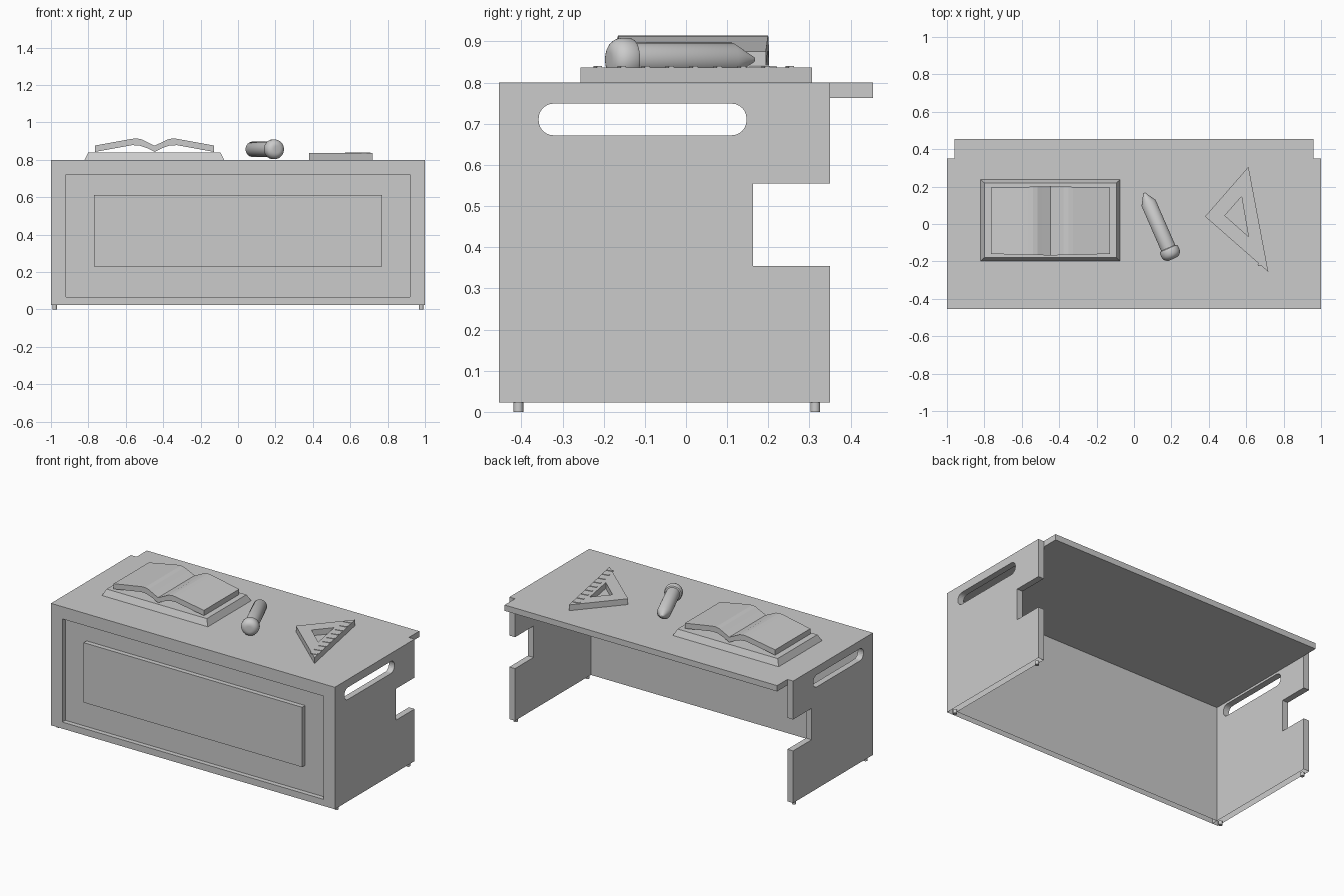
import bpy
import bmesh
import math
from mathutils import Matrix, Vector

cube = bpy.data.objects.get("Cube")
if cube:
    bpy.data.objects.remove(cube, do_unlink=True)

GREY = (0.6, 0.6, 0.6, 1)
grey = bpy.data.materials.new("plain_grey")
grey.diffuse_color = GREY
grey.use_nodes = True
grey.node_tree.nodes["Principled BSDF"].inputs["Base Color"].default_value = GREY

FRONT, BACK, SIDE_BACK = -0.454, 0.454, 0.35
BOTTOM, UNDER, TOP = 0.023, 0.763, 0.80

# Which world axes the 2D outline (u, v) and the depth w map to
AXES = {"x": (1, 2, 0), "y": (0, 2, 1), "z": (0, 1, 2)}


def place(axis, u, v, w):
    co = [0, 0, 0]
    for i, val in zip(AXES[axis], (u, v, w)):
        co[i] = val
    return co


def finish(name, bm, smooth=False, hollow=False):
    """Make the object; hollow panels are open below and under the desk top."""
    bmesh.ops.recalc_face_normals(bm, faces=bm.faces)
    if hollow:
        ends = [f for f in bm.faces
                if all(v.co.z < BOTTOM + 0.001 for v in f.verts)
                or all(v.co.z > UNDER - 0.001 for v in f.verts)]
        bmesh.ops.delete(bm, geom=ends, context="FACES")
    mesh = bpy.data.meshes.new(name)
    bm.to_mesh(mesh)
    bm.free()
    mesh.materials.append(grey)
    obj = bpy.data.objects.new(name, mesh)
    bpy.context.collection.objects.link(obj)
    if smooth:
        bpy.ops.object.select_all(action="DESELECT")
        obj.select_set(True)
        bpy.context.view_layer.objects.active = obj
        bpy.ops.object.shade_smooth_by_angle(angle=math.radians(40))
    return obj


def prism(name, axis, lo, hi, outline, *holes, hollow=False):
    """Extrude an outline, with optional holes, along an axis."""
    bm = bmesh.new()
    edges = []
    for loop in (outline,) + holes:
        verts = [bm.verts.new(place(axis, u, v, lo)) for u, v in loop]
        edges += [bm.edges.new((verts[i - 1], verts[i])) for i in range(len(verts))]
    bmesh.ops.triangle_fill(bm, edges=edges, use_beauty=True)
    extruded = bmesh.ops.extrude_face_region(bm, geom=bm.faces[:], use_keep_orig=True)
    moved = [g for g in extruded["geom"] if isinstance(g, bmesh.types.BMVert)]
    bmesh.ops.translate(bm, verts=moved, vec=place(axis, 0, 0, hi - lo))
    return finish(name, bm, hollow=hollow)


def stepped(name, axis, layers, hollow=False):
    """Join a series of rectangles (u0, u1, v0, v1, depth) and cap both ends."""
    bm = bmesh.new()
    rings = []
    for u0, u1, v0, v1, w in layers:
        corners = [(u0, v0), (u1, v0), (u1, v1), (u0, v1)]
        rings.append([bm.verts.new(place(axis, u, v, w)) for u, v in corners])
    for a, b in zip(rings, rings[1:]):
        for i in range(4):
            bm.faces.new((a[i - 1], a[i], b[i], b[i - 1]))
    bm.faces.new(rings[0])
    bm.faces.new(rings[-1])
    return finish(name, bm, hollow=hollow)


def rounded_rect(u0, u1, v0, v1, r, steps=6):
    corners = [(u1 - r, v1 - r), (u0 + r, v1 - r), (u0 + r, v0 + r), (u1 - r, v0 + r)]
    pts = []
    for k, (u, v) in enumerate(corners):
        for s in range(steps + 1):
            a = math.pi / 2 * (k + s / steps)
            pts.append((u + r * math.cos(a), v + r * math.sin(a)))
    return pts


def lathe(name, profile, matrix, steps=32):
    """Spin (radius, height) points round z, then place the solid."""
    bm = bmesh.new()
    verts = [bm.verts.new((r, 0, h)) for r, h in profile]
    edges = [bm.edges.new(pair) for pair in zip(verts, verts[1:])]
    bmesh.ops.spin(bm, geom=verts + edges, cent=(0, 0, 0), axis=(0, 0, 1),
                   angle=2 * math.pi, steps=steps, use_duplicate=False)
    bmesh.ops.remove_doubles(bm, verts=bm.verts, dist=0.0001)
    bm.transform(matrix)
    return finish(name, bm, smooth=True)


# Desk top with a narrower overhang at the back
half = [(1, FRONT), (1, SIDE_BACK), (0.96, SIDE_BACK), (0.96, BACK)]
prism("desk_top", "z", UNDER, TOP, half + [(-x, y) for x, y in reversed(half)])

# Side panels with a back notch and a handle slot, and small feet
side = [(FRONT, BOTTOM), (SIDE_BACK, BOTTOM), (SIDE_BACK, 0.355), (0.163, 0.355),
        (0.163, 0.555), (SIDE_BACK, 0.555), (SIDE_BACK, UNDER), (FRONT, UNDER)]
slot = rounded_rect(-0.358, 0.147, 0.672, 0.749, 0.036)
for label, sign in (("left", 1), ("right", -1)):
    a, b = sorted((0.96 * sign, sign))
    prism(label + "_side_panel", "x", a, b, side, slot, hollow=True)
    for end, y in (("front", -0.407), ("back", 0.314)):
        lathe(f"{end}_{label}_foot", [(0, 0), (0.012, 0), (0.012, BOTTOM), (0, BOTTOM)],
              Matrix.Translation((0.98 * sign, y, 0)), 16)

# Front panel: flat back, outer frame, recess and raised centre
RECESS = FRONT + 0.03
board = (-0.96, 0.96, BOTTOM, UNDER)
frame = (-0.92, 0.92, 0.065, 0.722)
centre = (-0.77, 0.77, 0.23, 0.611)
stepped("front_panel", "y", [board + (FRONT + 0.04,), board + (FRONT,), frame + (FRONT,),
                             frame + (RECESS,), centre + (RECESS,), centre + (FRONT,)],
        hollow=True)

# Book stand: a block let into the desk top, with sloping sides above
BOOK_X = -0.446
foot_print = (-0.82, -0.074, -0.198, 0.238)
stepped("book_stand", "z", [foot_print + (UNDER,), foot_print + (TOP,),
                            (-0.80, -0.094, -0.18, 0.22, 0.84)])

# Open book: one half of the page outline, mirrored about the spine
EDGE = 0.318
page_top = [(EDGE, 0.876), (0.12, 0.912), (0.095, 0.914), (0.07, 0.909), (0.042, 0.895)]
page_under = [(0.04, 0.862), (0.08, 0.876), (0.12, 0.878), (EDGE, 0.842)]
book = [(BOOK_X - d, z) for d, z in page_top] + [(BOOK_X, 0.875)]
book += [(BOOK_X + d, z) for d, z in reversed(page_top)]
book += [(BOOK_X + d, z) for d, z in reversed(page_under)] + [(BOOK_X, 0.842)]
book += [(BOOK_X - d, z) for d, z in page_under]
pages = prism("open_book", "y", -0.168, 0.202, book)
for v in pages.data.vertices:
    # The outer corners draw in a little
    pull = 0.008 * abs(v.co.x - BOOK_X) / EDGE
    v.co.y -= math.copysign(pull, v.co.y)

# Pencil lying on the desk, tip towards the back
aim = Vector((0.4, -0.917, 0)).to_track_quat("Z", "Y").to_matrix().to_4x4()
place_pencil = Matrix.Translation((0.078, 0.112, 0.856)) @ aim
lathe("pencil", [(0, -0.06), (0.006, -0.058), (0.041, 0), (0.041, 0.262)], place_pencil)
dome = [math.radians(a) for a in range(0, 91, 15)]
lathe("pencil_eraser", [(0.041, 0.262), (0.049, 0.265), (0.053, 0.273)]
      + [(0.018 + 0.035 * math.cos(a), 0.291 + 0.035 * math.sin(a)) for a in dome]
      + [(0, 0.326)], place_pencil)

# Set square with a triangular hole
SQUARE_TOP = 0.837
apex, far, near = (0.38, 0.04), (0.612, 0.306), (0.718, -0.256)
prism("set_square", "z", TOP, SQUARE_TOP, [apex, far, near],
      [(0.486, 0.045), (0.575, 0.147), (0.612, -0.067)])

# Ruler marks along the long edge
start, stop = Vector(far), Vector(near)
along = (stop - start).normalized()
inward = Vector((along.y, -along.x))
for i in range(9):
    p = start.lerp(stop, 0.088 + 0.1037 * i) + inward * 0.003
    q = p + inward * 0.045
    w = along * 0.006
    prism(f"ruler_mark_{i + 1}", "z", SQUARE_TOP, SQUARE_TOP + 0.003,
          [p - w, p + w, q + w, q - w])
